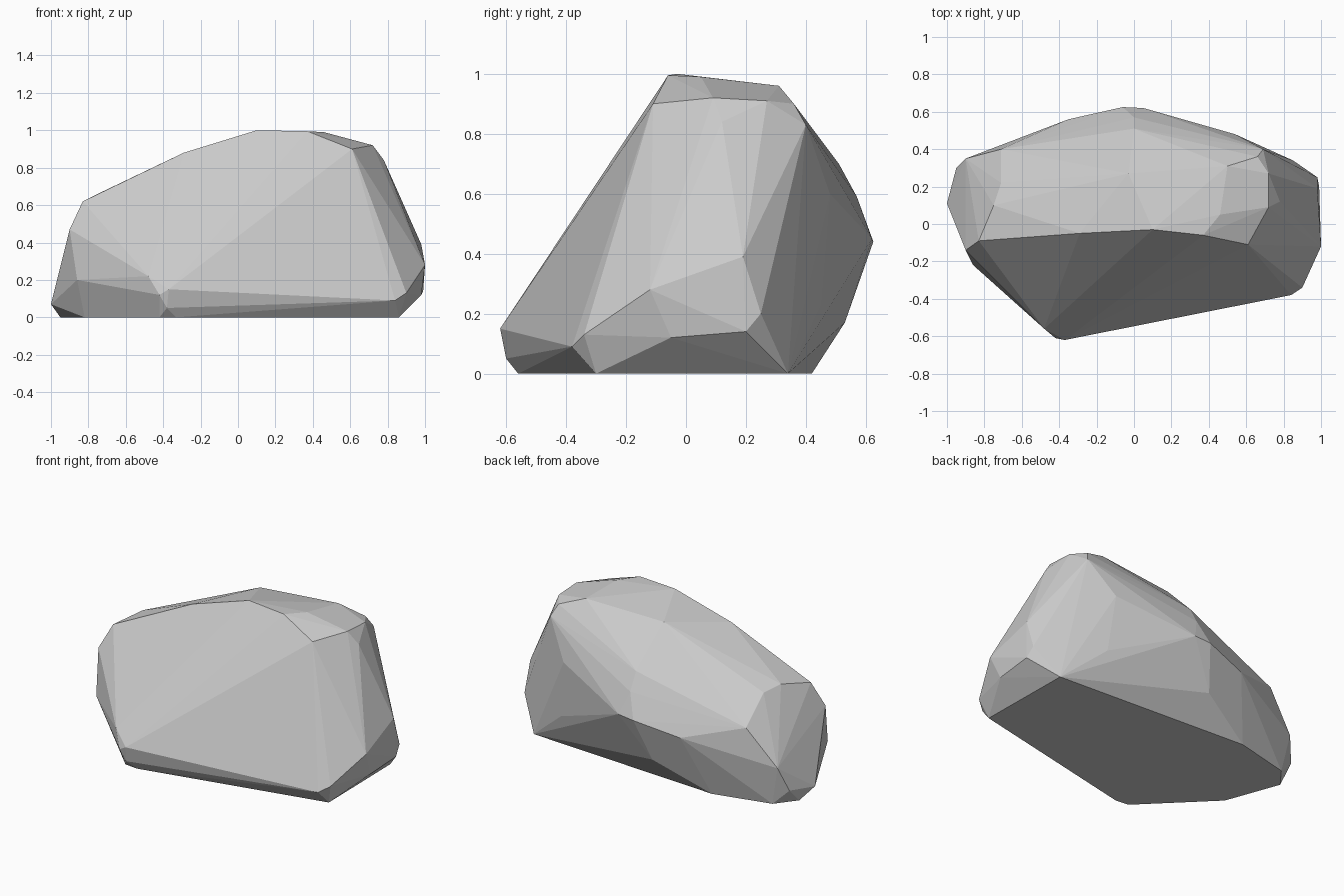
import bpy, bmesh

# Faceted boulder: convex skin stretched over a few outline levels
base = [(.86, -.30), (.85, .34), (-.48, .42), (-.85, .33), (-.95, .20),
        (-.82, -.15), (-.42, -.55), (-.33, -.56)]

# Lower rim, just above the ground
rim = [(.90, -.34, .13), (.84, -.38, .09), (.99, .20, .14), (.98, -.05, .12),
       (-.37, -.62, .15), (-.42, -.61, .12), (-.48, -.56, .22), (-.38, -.60, .05),
       (-.86, -.22, .20), (-1, .11, .07), (-.95, .30, .10), (-.13, .53, .17)]

# Widest part around the middle
waist = [(1, -.12, .28), (.98, .19, .39), (.98, .25, .20), (.58, .45, .23),
         (.54, .48, .60), (.05, .62, .45), (-.06, .625, .44), (-.35, .56, .38),
         (-.90, .35, .25), (-.90, -.14, .47)]

# Shoulders and sloping top
crown = [(-.83, -.09, .62), (-.75, .10, .66), (-.71, .22, .64), (-.71, .40, .48),
         (-.29, -.05, .88), (.10, -.03, 1), (.37, -.06, .995), (.46, .05, .99),
         (.61, -.11, .90), (.72, .09, .92), (.78, .12, .84), (.72, .27, .91),
         (.66, .36, .90), (.69, .40, .83), (.50, .31, .96), (-.03, .27, .935),
         (0, .51, .70), (0, .57, .59)]

bm = bmesh.new()
for p in [(x, y, 0) for x, y in base] + rim + waist + crown:
    bm.verts.new(p)
hull = bmesh.ops.convex_hull(bm, input=bm.verts)
bmesh.ops.delete(bm, geom=[v for v in bm.verts if not v.link_faces], context='VERTS')
# Merge almost coplanar triangles into larger flat facets
bmesh.ops.dissolve_limit(bm, angle_limit=.03, verts=bm.verts, edges=bm.edges)
bmesh.ops.recalc_face_normals(bm, faces=bm.faces)

mesh = bpy.data.meshes.new("boulder")
bm.to_mesh(mesh)
bm.free()
bpy.context.collection.objects.link(bpy.data.objects.new("boulder", mesh))
